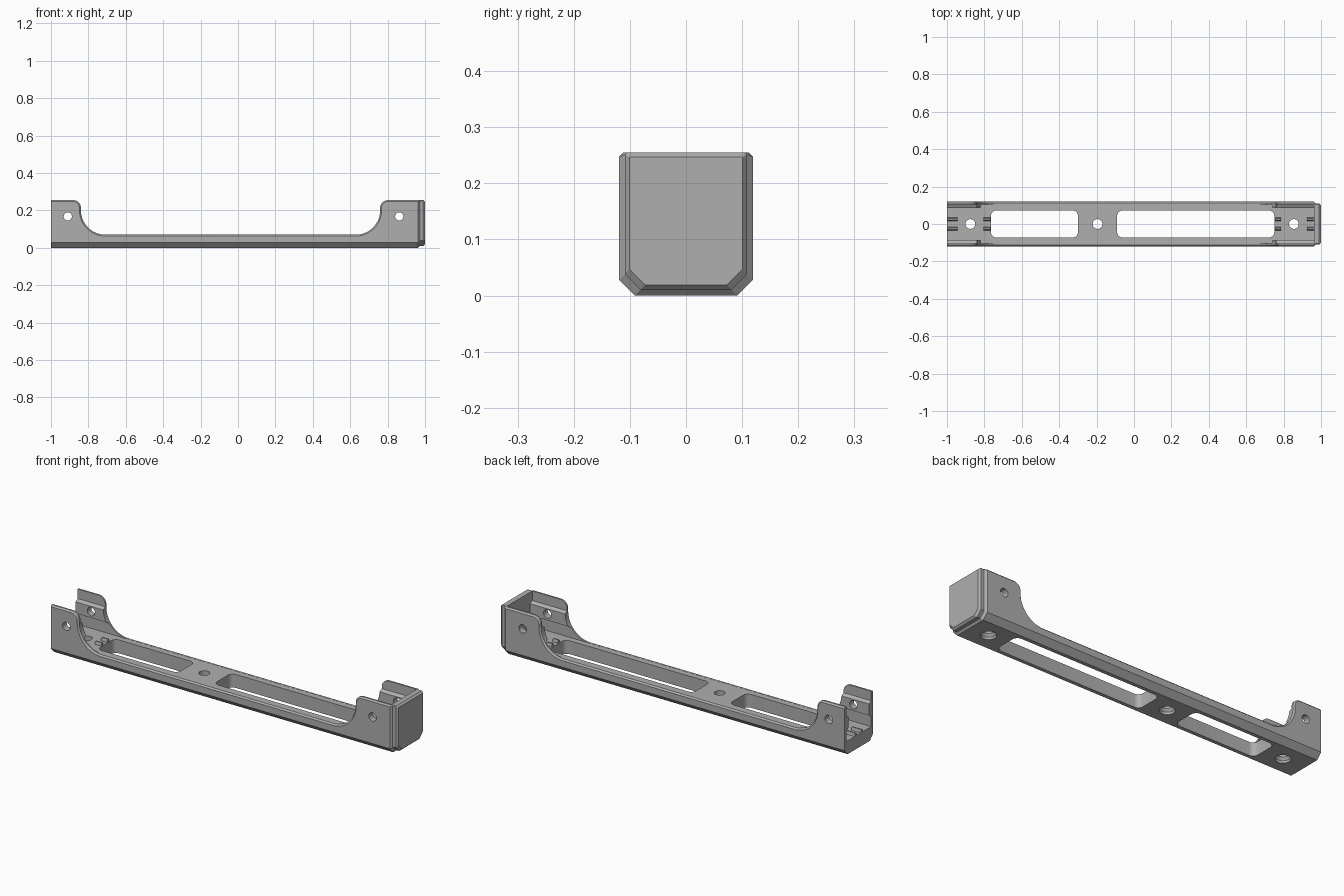
import bpy, bmesh
from math import sin, cos, pi, radians

if "Cube" in bpy.data.objects:
    bpy.data.objects.remove(bpy.data.objects["Cube"], do_unlink=True)

grey = bpy.data.materials.new("mid_grey")
grey.use_nodes = True
grey.diffuse_color = (0.43, 0.43, 0.43, 1)
grey.node_tree.nodes["Principled BSDF"].inputs["Base Color"].default_value = grey.diffuse_color


def arc(cx, cy, r, start, end, n=10):
    """Points on an arc, angles in degrees."""
    angles = [radians(start + (end - start) * i / n) for i in range(n + 1)]
    return [(cx + r * cos(a), cy + r * sin(a)) for a in angles]


def place(points, axis, t):
    """Put a 2D profile in space at position t along an axis."""
    order = {"x": lambda u, v: (t, u, v), "y": lambda u, v: (u, t, v), "z": lambda u, v: (u, v, t)}
    return [order[axis](u, v) for u, v in points]


def loft(name, rings, cap_bevel=0):
    """Closed solid through rings with equal point counts."""
    bm = bmesh.new()
    loops = [[bm.verts.new(p) for p in ring] for ring in rings]
    for a, b in zip(loops, loops[1:]):
        for i in range(len(a)):
            j = (i + 1) % len(a)
            bm.faces.new((a[i], a[j], b[j], b[i]))
    caps = [bm.faces.new(loops[0]), bm.faces.new(loops[-1])]
    bmesh.ops.recalc_face_normals(bm, faces=bm.faces)
    if cap_bevel:
        edges = [e for f in caps for e in f.edges]
        bmesh.ops.bevel(bm, geom=edges, offset=cap_bevel, segments=1, affect="EDGES")
    mesh = bpy.data.meshes.new(name)
    bm.to_mesh(mesh)
    bm.free()
    mesh.materials.append(grey)
    obj = bpy.data.objects.new(name, mesh)
    bpy.context.collection.objects.link(obj)
    return obj


def prism(name, points, axis, a, b, cap_bevel=0):
    return loft(name, [place(points, axis, a), place(points, axis, b)], cap_bevel)


def combine(target, tool, operation="DIFFERENCE"):
    """Apply a boolean and discard the tool."""
    mod = target.modifiers.new("cut", "BOOLEAN")
    mod.object, mod.operation, mod.solver = tool, operation, "EXACT"
    graph = bpy.context.evaluated_depsgraph_get()
    target_mesh = bpy.data.meshes.new_from_object(target.evaluated_get(graph))
    target.modifiers.clear()
    target.data = target_mesh
    bpy.data.objects.remove(tool, do_unlink=True)


W, H, FLOOR, END = 0.119, 0.255, 0.07, 0.962

# Channel with chamfered bottom and a rail inside each wall
half = [(0.091, 0), (W, 0.029), (W, H + 0.02), (0.103, H + 0.02), (0.103, 0.205),
        (0.085, 0.195), (0.085, 0.135), (0.103, 0.125), (0.103, FLOOR)]
body = prism("bracket_body", half + [(-y, z) for y, z in reversed(half)], "x", -1, END)

# Side outline: tall tabs at the ends, swept down to a low bar, with chamfered edges
low = FLOOR + 0.0006
outline = [(-1.1, -0.1), (-1.1, H)]
outline += arc(-0.88, H - 0.04, 0.04, 90, 0)
outline += arc(-0.71, low + 0.13, 0.13, 180, 270, 16)
outline += arc(0.63, low + 0.13, 0.13, 270, 360, 16)
outline += arc(0.80, H - 0.04, 0.04, 180, 90)
outline += [(1.1, H), (1.1, -0.1)]
combine(body, prism("outline_tool", outline, "y", -W - 0.0005, W + 0.0005, 0.008), "INTERSECT")

# Long rounded slots through the bar
for x0, x1 in ((-0.765, -0.30), (-0.09, 0.75)):
    r, y = 0.028, 0.072
    slot = (arc(x1 - r, y - r, r, 0, 90, 6) + arc(x0 + r, y - r, r, 90, 180, 6)
            + arc(x0 + r, r - y, r, 180, 270, 6) + arc(x1 - r, r - y, r, 270, 360, 6))
    combine(body, prism("slot_tool", slot, "z", -0.1, 0.2))

# Countersunk screw holes through the floor
for x in (-0.875, -0.195, 0.855):
    sections = ((-0.02, 0.037), (0.012, 0.037), (0.026, 0.026), (0.2, 0.026))
    rings = [place(arc(x, 0, r, 0, 360, 24)[:-1], "z", z) for z, r in sections]
    combine(body, loft("screw_tool", rings))

# Cross holes through the tabs
for x in (-0.91, 0.862):
    combine(body, prism("pin_tool", arc(x, 0.168, 0.022, 0, 360, 24)[:-1], "y", -0.3, 0.3))


def cap_ring(x, w, bottom, top, corner):
    right = [(w - 0.028, bottom), (w, bottom + 0.028), (w, top - corner), (w - corner, top)]
    return place(right + [(-y, z) for y, z in reversed(right)], "x", x)


# Stepped end plate closing one end
end_cap = loft("end_cap", [
    cap_ring(END, W, 0, H, 0.008), cap_ring(0.972, W - 0.01, 0.01, H, 0.004),
    cap_ring(0.99, W - 0.01, 0.01, H, 0.004), cap_ring(1.0, W - 0.018, 0.019, H - 0.008, 0.001)])

# Small locating ridges on the pocket floors
ridges = []
for x0, x1 in ((-1, -0.945), (-0.805, -0.768), (0.755, 0.785), (0.925, END)):
    for side in (-1, 1):
        section = [(side * 0.025 + d, z) for d, z in
                   ((-0.009, FLOOR - 0.02), (-0.009, FLOOR), (-0.004, 0.085),
                    (0.004, 0.085), (0.009, FLOOR), (0.009, FLOOR - 0.02))]
        ridges.append(prism("floor_ridge", section, "x", x0, x1))

# Smooth the curved walls, keep chamfers crisp
bpy.ops.object.select_all(action="DESELECT")
for obj in [body, end_cap] + ridges:
    obj.select_set(True)
bpy.context.view_layer.objects.active = body
bpy.ops.object.shade_smooth_by_angle(angle=radians(25))
